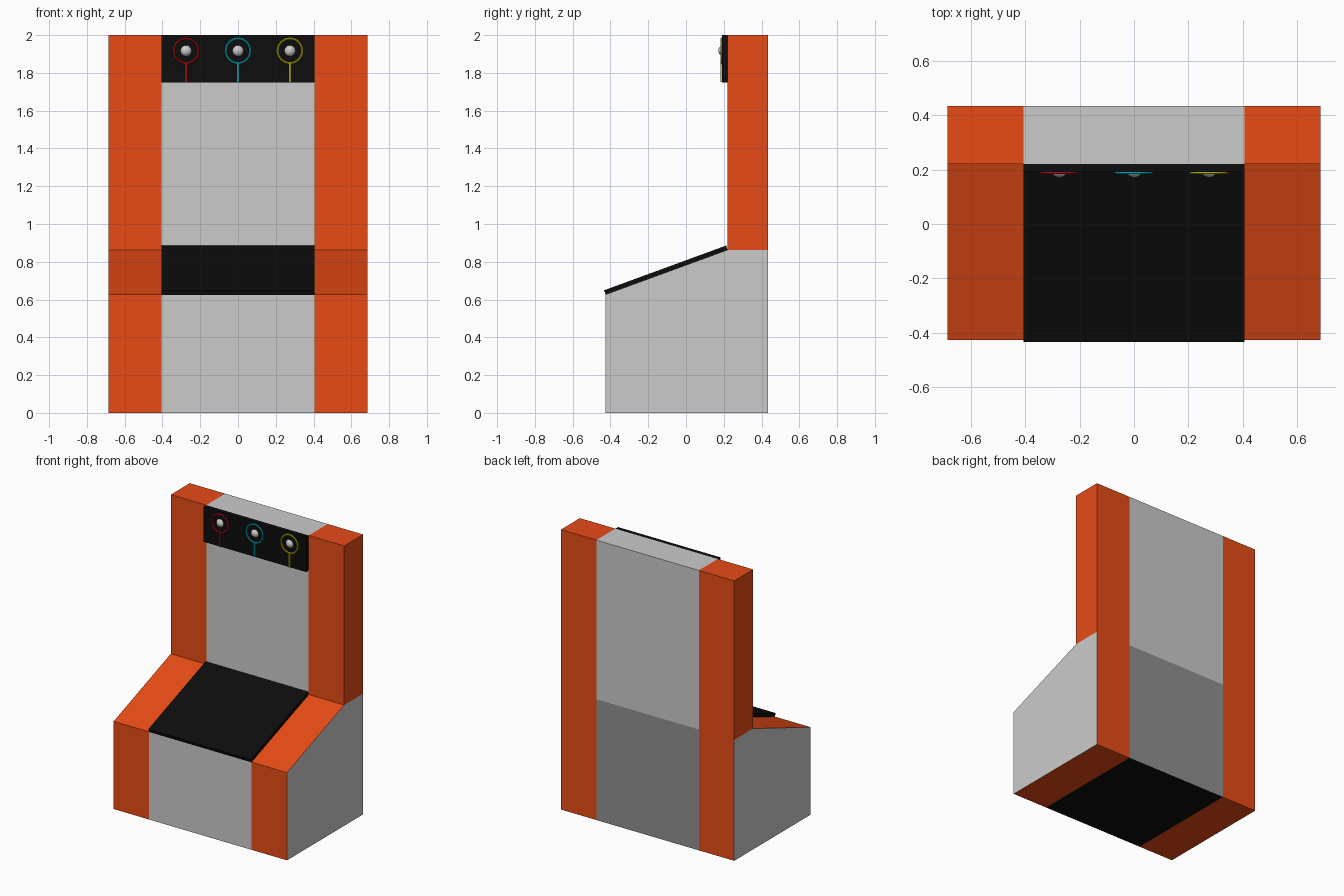
import bpy, bmesh, math

if "Cube" in bpy.data.objects:
    bpy.data.objects.remove(bpy.data.objects["Cube"])

def material(name, rgb):
    m = bpy.data.materials.new(name)
    m.diffuse_color = (*rgb, 1)
    m.use_nodes = True
    m.node_tree.nodes["Principled BSDF"].inputs["Base Color"].default_value = m.diffuse_color
    return m

GREY = material("grey", (0.8, 0.8, 0.8))
ORANGE = material("orange", (0.8, 0.07, 0.008))
DARK = material("dark_grey", (0.28, 0.28, 0.28))
BLACK = material("black", (0.004, 0.004, 0.004))
PALETTE = [GREY, ORANGE, DARK, BLACK]

def loft(name, profile, xs, edge_mats, cap_mat):
    """Sweep a (y, z) profile across x; edge_mats gives (side, centre) per profile edge."""
    bm = bmesh.new()
    rows = [[bm.verts.new((x, y, z)) for y, z in profile] for x in xs]
    n = len(profile)
    for i in range(len(xs) - 1):
        for j in range(n):
            k = (j + 1) % n
            f = bm.faces.new((rows[i][j], rows[i][k], rows[i + 1][k], rows[i + 1][j]))
            f.material_index = PALETTE.index(edge_mats[j][i == 1])
    for row in (rows[0], rows[-1]):
        bm.faces.new(row).material_index = PALETTE.index(cap_mat)
    bmesh.ops.recalc_face_normals(bm, faces=bm.faces)
    me = bpy.data.meshes.new(name)
    bm.to_mesh(me)
    bm.free()
    for m in PALETTE:
        me.materials.append(m)
    ob = bpy.data.objects.new(name, me)
    bpy.context.collection.objects.link(ob)
    return ob

def finish(name, mat=None, smooth=True):
    ob = bpy.context.object
    ob.name = name
    if mat:
        ob.data.materials.append(mat)
    if smooth:
        bpy.ops.object.shade_smooth_by_angle()
    return ob

W, C = 0.685, 0.405                       # half widths: whole cabinet, centre strip
F, M, B = -0.425, 0.22, 0.434             # front, tower front, back
stations = [-W, -C, C, W]

# Lower base with sloped deck: bottom, back, top, slope, front
loft("cabinet_base",
     [(F, 0), (B, 0), (B, 0.863), (M, 0.863), (F, 0.627)], stations,
     [(ORANGE, BLACK), (ORANGE, DARK), (ORANGE, GREY), (ORANGE, GREY), (ORANGE, GREY)], GREY)

# Upright tower: bottom, back, top, front
loft("cabinet_tower",
     [(M, 0.863), (B, 0.863), (B, 2), (M, 2)], stations,
     [(ORANGE, GREY)] * 4, ORANGE)

# Sloping control panel
loft("control_panel",
     [(F, 0.625), (M, 0.861), (0.213, 0.886), (-0.434, 0.649)], [-C, C],
     [(BLACK, BLACK)] * 4, BLACK)

# Header board
loft("header_board",
     [(0.19, 1.75), (M, 1.75), (M, 2), (0.19, 2)], [-C, C],
     [(BLACK, BLACK)] * 4, BLACK)

# Ring, stem and knob for each emblem
Z = 1.917
for label, x, rgb in (("left", -0.275, (0.7, 0.005, 0.01)),
                      ("middle", 0.0, (0.0, 0.65, 0.7)),
                      ("right", 0.275, (0.7, 0.65, 0.0))):
    mat = material(label + "_ring_colour", rgb)
    bpy.ops.mesh.primitive_torus_add(location=(x, 0.188, Z), rotation=(math.pi / 2, 0, 0),
                                     major_radius=0.065, minor_radius=0.0055,
                                     major_segments=40, minor_segments=10)
    finish(label + "_ring", mat)
    bpy.ops.mesh.primitive_cylinder_add(vertices=12, radius=0.006, depth=0.1,
                                        location=(x, 0.188, 1.801))
    finish(label + "_stem", mat)
    bpy.ops.mesh.primitive_uv_sphere_add(segments=28, ring_count=16, radius=0.032,
                                         location=(x, 0.203, Z))
    finish(label + "_knob")
